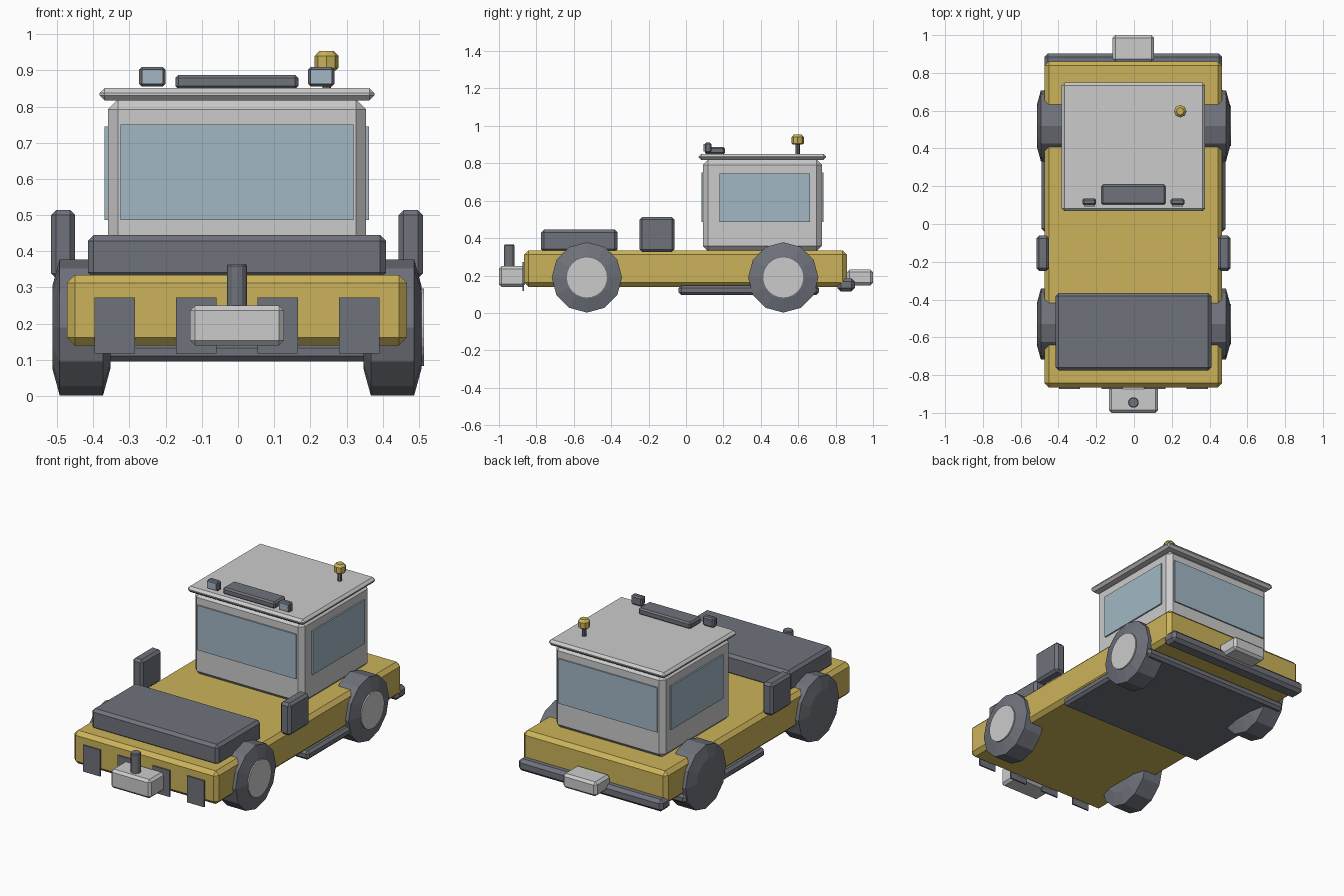
import bpy, bmesh, math
from mathutils import Matrix

if "Cube" in bpy.data.objects:
    bpy.data.objects.remove(bpy.data.objects["Cube"])

X0 = -0.003  # tiny sideways offset so the overall width is centred


def material(name, rgb):
    m = bpy.data.materials.new(name)
    m.diffuse_color = (*rgb, 1)
    m.use_nodes = True
    m.node_tree.nodes["Principled BSDF"].inputs["Base Color"].default_value = m.diffuse_color
    return m


YELLOW = material("yellow paint", (0.60, 0.45, 0.10))
LIGHT = material("light grey", (0.60, 0.60, 0.60))
DARK = material("dark grey", (0.16, 0.17, 0.20))
GLASS = material("blue glass", (0.36, 0.475, 0.555))


def finish(name, bm, mat):
    bmesh.ops.recalc_face_normals(bm, faces=bm.faces)
    me = bpy.data.meshes.new(name)
    bm.to_mesh(me)
    bm.free()
    me.materials.append(mat)
    ob = bpy.data.objects.new(name, me)
    bpy.context.collection.objects.link(ob)
    return ob


def box(name, x, y, z, mat, bevel=0.0):
    """Box from (min, max) ranges with chamfered edges."""
    bm = bmesh.new()
    bmesh.ops.create_cube(bm, size=1)
    for v in bm.verts:
        v.co = [(r[0] + r[1]) / 2 + c * (r[1] - r[0])
                for c, r in zip(v.co, (x, y, z))]
        v.co.x += X0
    if bevel:
        bmesh.ops.bevel(bm, geom=bm.edges[:], offset=bevel, segments=1,
                        affect='EDGES')
    return finish(name, bm, mat)


def lathe(name, profile, sides, loc, mat, axis='Z'):
    """Closed solid of revolution from (radius, height) points."""
    bm = bmesh.new()
    rings = []
    for r, h in profile:
        rings.append([bm.verts.new((r * math.cos(2 * math.pi * i / sides),
                                    r * math.sin(2 * math.pi * i / sides), h))
                      for i in range(sides)])
    for a, b in zip(rings, rings[1:]):
        for i in range(sides):
            j = (i + 1) % sides
            bm.faces.new((a[i], a[j], b[j], b[i]))
    bm.faces.new(rings[0])
    bm.faces.new(rings[-1])
    m = Matrix.Translation((loc[0] + X0, loc[1], loc[2]))
    if axis == 'X':
        m = m @ Matrix.Rotation(math.pi / 2, 4, 'Y')
    bm.transform(m)
    return finish(name, bm, mat)


# Chassis
box("body", (-0.47, 0.47), (-0.865, 0.86), (0.14, 0.335), YELLOW, 0.022)
box("under_plate", (-0.487, 0.487), (-0.04, 0.71), (0.095, 0.148), DARK, 0.015)
box("rear_bumper", (-0.47, 0.47), (0.81, 0.903), (0.115, 0.185), DARK, 0.018)
box("front_deck_cover", (-0.412, 0.412), (-0.775, -0.365), (0.325, 0.445), DARK, 0.016)

# Wheels, with hub caps on the right side
tyre = [(0.115, -0.08), (0.188, -0.06), (0.188, 0.06), (0.115, 0.08)]
for end, y in (("front", -0.53), ("rear", 0.52)):
    for side, s in (("left", -1), ("right", 1)):
        lathe(f"{end}_{side}_wheel", tyre, 12, (s * 0.43, y, 0.19), DARK, 'X')
    lathe(f"{end}_hub_cap", [(0.107, -0.02), (0.107, 0.017)], 24,
          (0.50, y, 0.19), LIGHT, 'X')

# Cab and roof
box("cab", (-0.357, 0.357), (0.09, 0.727), (0.33, 0.82), LIGHT, 0.028)
box("roof", (-0.38, 0.38), (0.068, 0.748), (0.817, 0.851), LIGHT, 0.014)
box("front_window", (-0.322, 0.322), (0.082, 0.091), (0.487, 0.75), GLASS)
box("rear_window", (-0.322, 0.322), (0.726, 0.735), (0.487, 0.75), GLASS)
for side, s in (("left", -1), ("right", 1)):
    xs = sorted((s * 0.356, s * 0.3655))
    box(f"{side}_window", xs, (0.178, 0.664), (0.487, 0.745), GLASS)

    # Side boxes, roof lamps and their lenses
    box(f"{side}_side_box", sorted((s * 0.447, s * 0.514)), (-0.248, -0.062),
        (0.325, 0.514), DARK, 0.014)
    box(f"{side}_roof_lamp", sorted((s * 0.197, s * 0.27)), (0.10, 0.135),
        (0.855, 0.91), DARK, 0.008)
    box(f"{side}_lamp_lens", sorted((s * 0.204, s * 0.263)), (0.093, 0.101),
        (0.863, 0.903), GLASS)

# Roof equipment
box("roof_bar", (-0.17, 0.17), (0.102, 0.208), (0.848, 0.888), DARK, 0.009)
lathe("beacon_stem", [(0.012, 0.845), (0.012, 0.91)], 8, (0.248, 0.597, 0), DARK)
lathe("beacon", [(0.025, 0.90), (0.033, 0.907), (0.033, 0.94), (0.02, 0.954)],
      8, (0.248, 0.597, 0), YELLOW)

# Hitches
box("front_hitch", (-0.13, 0.13), (-1.0, -0.86), (0.14, 0.25), LIGHT, 0.014)
lathe("hitch_pin", [(0.028, 0.2), (0.028, 0.36), (0.024, 0.365)], 12,
      (0, -0.945, 0), DARK)
box("rear_hitch", (-0.11, 0.11), (0.86, 1.0), (0.148, 0.232), LIGHT, 0.014)

# Front flaps
for i, x in enumerate((-0.338, -0.113, 0.113, 0.338)):
    box(f"front_flap_{i + 1}", (x - 0.056, x + 0.056), (-0.874, -0.865),
        (0.118, 0.273), DARK)
